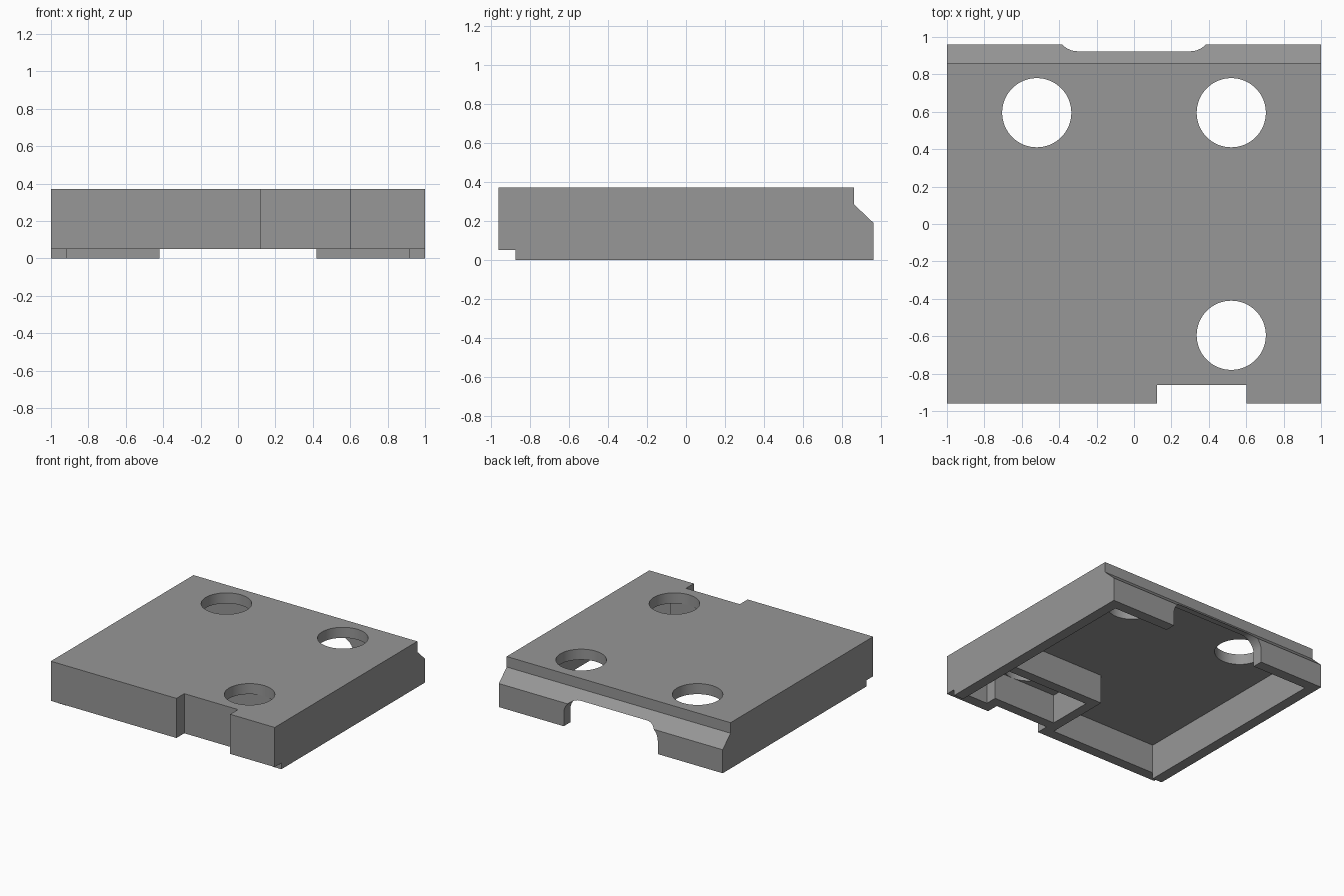
import bpy, bmesh, math

if "Cube" in bpy.data.objects:
    bpy.data.objects.remove(bpy.data.objects["Cube"])

T = 0.085          # wall thickness
CEIL = 0.285       # underside of the top plate
STEP = 0.05        # raised bottom edge of the front section

grey = bpy.data.materials.new("plain grey")
grey.diffuse_color = (0.31, 0.31, 0.31, 1)
grey.use_nodes = True
grey.node_tree.nodes["Principled BSDF"].inputs["Base Color"].default_value = grey.diffuse_color


def prism(name, points, lo, hi, axis):
    """Extrude a 2D outline along an axis: x -> (y, z), y -> (x, z), z -> (x, y)."""
    place = {"x": lambda p, d: (d, p[0], p[1]),
             "y": lambda p, d: (p[0], d, p[1]),
             "z": lambda p, d: (p[0], p[1], d)}[axis]
    bm = bmesh.new()
    face = bm.faces.new([bm.verts.new(place(p, lo)) for p in points])
    res = bmesh.ops.extrude_face_region(bm, geom=[face])
    move = place((0, 0), hi - lo)
    bmesh.ops.translate(bm, vec=move,
                        verts=[g for g in res["geom"] if isinstance(g, bmesh.types.BMVert)])
    bmesh.ops.recalc_face_normals(bm, faces=bm.faces)
    mesh = bpy.data.meshes.new(name)
    bm.to_mesh(mesh)
    bm.free()
    obj = bpy.data.objects.new(name, mesh)
    bpy.context.collection.objects.link(obj)
    return obj


def arc(cx, cy, r, a0, a1, n):
    return [(cx + r * math.cos(math.radians(a0 + (a1 - a0) * i / n)),
             cy + r * math.sin(math.radians(a0 + (a1 - a0) * i / n))) for i in range(n + 1)]


def rect(x0, y0, x1, y1):
    return [(x0, y0), (x1, y0), (x1, y1), (x0, y1)]


# Outer shell: side profile with the front step and the rear chamfer
cover = prism("cover", [(-0.96, STEP), (-0.96, 0.37), (0.86, 0.37), (0.86, CEIL),
                        (0.96, 0.19), (0.96, 0), (-0.875, 0), (-0.875, STEP)], -1, 1, "x")
cover.data.materials.append(grey)

inner = 1 - T
cutters = [
    # main cavity, leaving the corner compartment walls
    prism("main_cavity", [(-inner, -0.875), (0.04, -0.875), (0.04, -0.33), (inner, -0.33),
                          (inner, 0.7), (-inner, 0.7)], -0.1, CEIL, "z"),
    # rear of the cavity, sloped below the chamfer
    prism("rear_cavity", [(0.5, -0.1), (0.875, -0.1), (0.875, 0.24), (0.83, CEIL),
                          (0.5, CEIL)], -inner, inner, "x"),
    # corner compartment that follows the front notch
    prism("corner_pocket", [(0.12, -0.41), (inner, -0.41), (inner, -0.875), (0.685, -0.875),
                            (0.685, -0.78), (0.12, -0.78)], -0.1, CEIL, "z"),
    # compartment walls stop above the side walls
    prism("wall_trim", rect(-inner, -1.1, inner, -0.2), -0.2, STEP, "z"),
    # front notch
    prism("front_notch", rect(0.122, -1.1, 0.602, -0.86), -0.3, 0.6, "z"),
    # rounded opening in the rear wall
    prism("rear_opening", [(-0.42, -0.3), (0.42, -0.3)] + arc(0.30, 0.105, 0.12, 0, 90, 10)
          + arc(-0.30, 0.105, 0.12, 90, 180, 10), 0.8, 1.2, "y"),
]
# Round holes in the top plate
for x, y in ((-0.52, 0.595), (0.52, 0.595), (0.52, -0.595)):
    cutters.append(prism("hole", arc(x, y, 0.185, 0, 354.375, 63), 0.2, 0.6, "z"))

bpy.context.view_layer.objects.active = cover
cover.select_set(True)
for c in cutters:
    c.hide_render = True
    mod = cover.modifiers.new(c.name, "BOOLEAN")
    mod.operation = "DIFFERENCE"
    mod.solver = "EXACT"
    mod.object = c
    bpy.ops.object.modifier_apply(modifier=mod.name)
    bpy.data.objects.remove(c, do_unlink=True)

bpy.ops.object.shade_smooth_by_angle(angle=math.radians(30))
